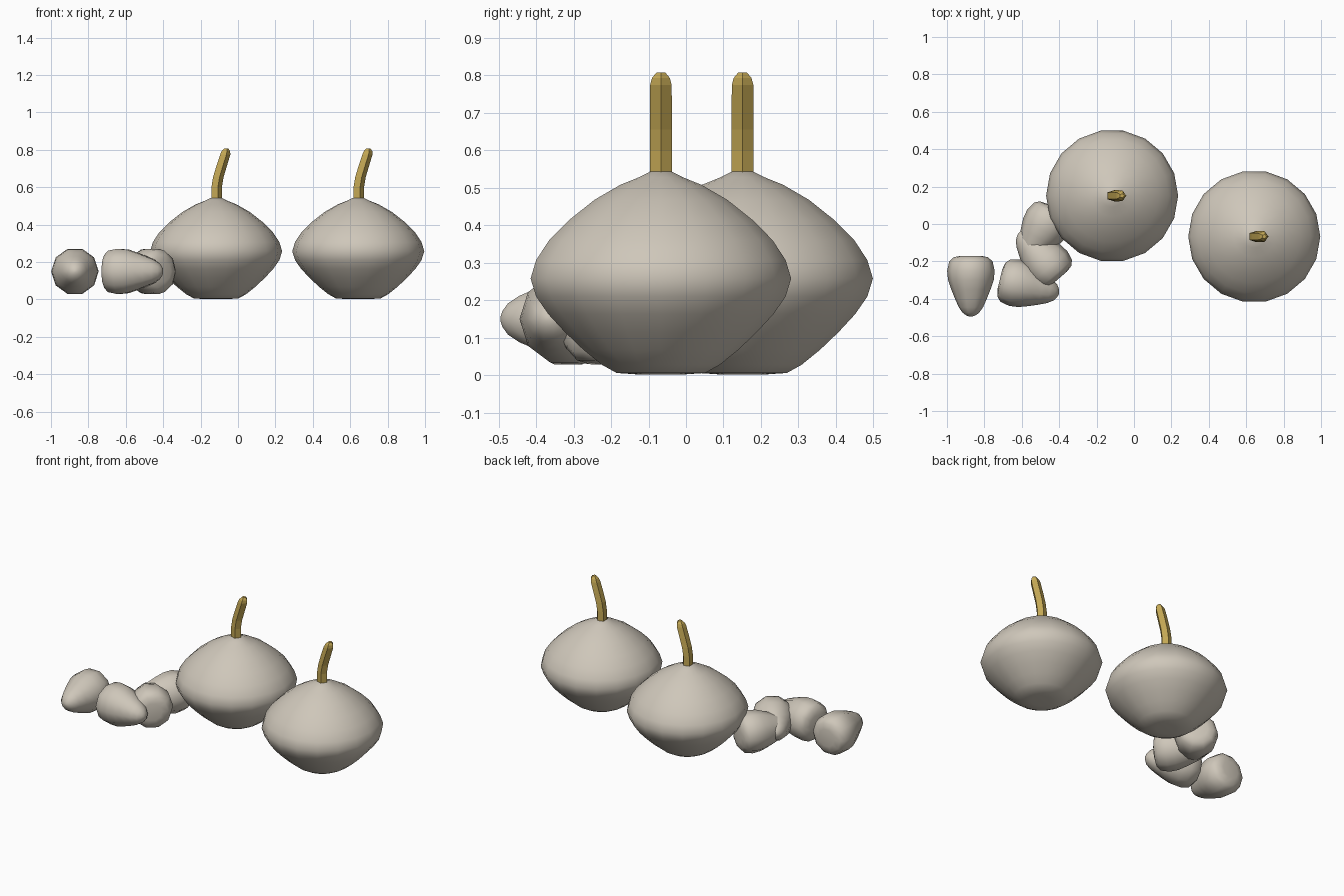
import bpy, bmesh, math
from mathutils import Vector, Matrix

if "Cube" in bpy.data.objects:
    bpy.data.objects.remove(bpy.data.objects["Cube"])


def material(name, rgb):
    m = bpy.data.materials.new(name)
    m.diffuse_color = (*rgb, 1)
    m.use_nodes = True
    m.node_tree.nodes["Principled BSDF"].inputs["Base Color"].default_value = m.diffuse_color
    return m


SKIN = material("pale grey skin", (0.62, 0.57, 0.49))
STEM = material("straw stem", (0.55, 0.39, 0.09))


def loft(name, rings, sides, mat, smooth, matrix=Matrix()):
    """Skin rings given as (centre, radius) of regular polygons in the xy plane."""
    bm = bmesh.new()
    loops = []
    for c, r in rings:
        loops.append([bm.verts.new(Vector(c) + Vector((r * math.cos(a), r * math.sin(a), 0)))
                      for a in (2 * math.pi * i / sides for i in range(sides))])
    for lo, hi in zip(loops, loops[1:]):
        for i in range(sides):
            j = (i + 1) % sides
            bm.faces.new((lo[i], lo[j], hi[j], hi[i]))
    bm.faces.new(loops[0][::-1])
    bm.faces.new(loops[-1])
    bmesh.ops.recalc_face_normals(bm, faces=bm.faces)
    for f in bm.faces:
        f.smooth = smooth
    me = bpy.data.meshes.new(name)
    bm.to_mesh(me)
    bm.free()
    me.materials.append(mat)
    ob = bpy.data.objects.new(name, me)
    ob.matrix_world = matrix
    bpy.context.collection.objects.link(ob)
    return ob


# Large round fruits: (radius, height) profile
FRUIT = [(.06, .002), (.12, .006), (.16, .028), (.21, .068), (.26, .115), (.305, .163),
         (.338, .21), (.353, .258), (.338, .307), (.303, .36), (.25, .413), (.18, .468),
         (.11, .508), (.06, .528), (.03, .543)]
# Curved stem: (x offset, height, radius)
STALK = [(0, .52, .031), (0, .60, .031), (.009, .655, .031), (.027, .715, .031),
         (.046, .775, .030), (.050, .793, .025), (.053, .808, .012)]

for side, x, y in (("left", -.117, .151), ("right", .643, -.067)):
    place = Matrix.Translation((x, y, 0))
    loft(side + "_fruit", [((0, 0, z), r) for r, z in FRUIT], 18, SKIN, True, place)
    loft(side + "_stem", [((dx, 0, z), r) for dx, z, r in STALK], 5, STEM, False, place)

# Small pear-shaped pods: (distance from the wide end, radius)
POD = [(0, .055), (.008, .092), (.03, .116), (.08, .127), (.13, .122), (.18, .105),
       (.23, .085), (.275, .065), (.305, .044), (.32, .022), (.325, .006)]

# Wide end position and heading of the axis towards the narrow end
PODS = [(-.872, -.170, (0, -1)), (-.717, -.295, (.31, -.075)),
        (-.400, -.290, (-.65, .76)), (-.420, .080, (-.52, -.85))]
for n, (x, y, d) in enumerate(PODS, 1):
    axis = Vector((*d, 0)).normalized()
    up = Vector((0, 0, 1))
    basis = Matrix((up.cross(axis), up, axis)).transposed()
    if basis.determinant() < 0:
        basis.col[0] = -basis.col[0]
    place = Matrix.Translation((x, y, .15)) @ basis.to_4x4()
    loft("pod_%d" % n, [((0, 0, s), r) for s, r in POD], 10, SKIN, True, place)
